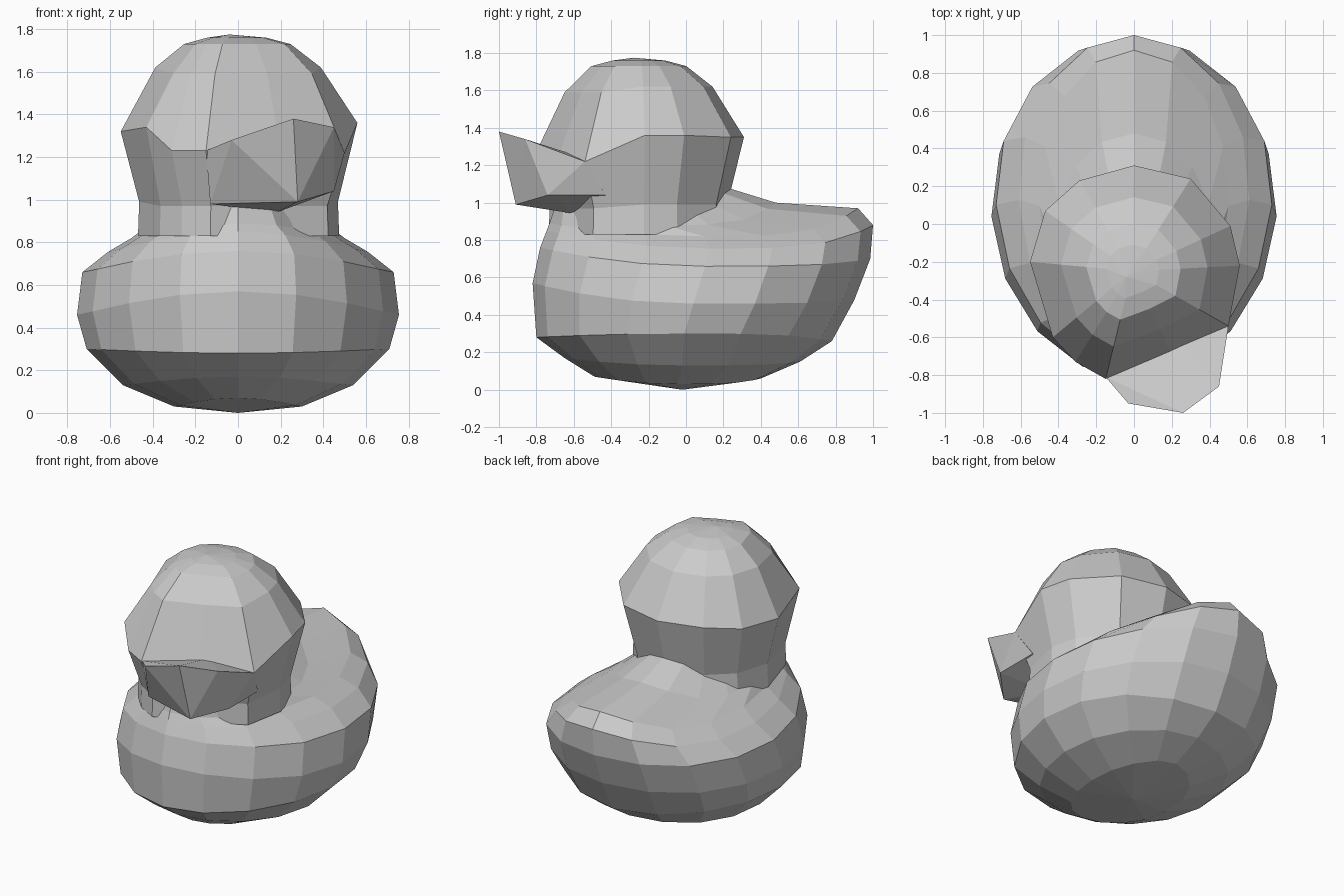
import bpy, bmesh
from math import sin, cos, pi

if "Cube" in bpy.data.objects:
    bpy.data.objects.remove(bpy.data.objects["Cube"])


def finish(bm, name):
    bmesh.ops.recalc_face_normals(bm, faces=bm.faces)
    mesh = bpy.data.meshes.new(name)
    bm.to_mesh(mesh)
    bm.free()
    obj = bpy.data.objects.new(name, mesh)
    bpy.context.collection.objects.link(obj)
    return obj


def oval(hx, yf, yb, zs, zf, zb, sides=16):
    """Egg-shaped ring: half width, front y, back y, side z, front z, back z."""
    ring = []
    for i in range(sides):
        a = 2 * pi * i / sides
        s = sin(a)
        z = zs + ((zb - zs) * s ** 4 if s > 0 else (zf - zs) * s * s)
        x = hx * cos(a) * (1 + .06 * s)
        ring.append((x, (yf + yb) / 2 + (yb - yf) / 2 * s, z))
    return ring


def loft(name, rings, bottom=None, top=None):
    """Skin equal-sided rings, closing an end with a fan where a pole is given."""
    bm = bmesh.new()
    loops = [[bm.verts.new(co) for co in ring] for ring in rings]
    n = len(loops[0])
    for lo, hi in zip(loops, loops[1:]):
        for i in range(n):
            j = (i + 1) % n
            bm.faces.new((lo[i], lo[j], hi[j], hi[i]))
    for pole, loop in ((bottom, loops[0]), (top, loops[-1])):
        if pole:
            p = bm.verts.new(pole)
            for i in range(n):
                bm.faces.new((loop[i], loop[(i + 1) % n], p))
    return finish(bm, name)


# Rounded body with raised tail; the last rings run inside the neck
loft("body", [oval(*r) for r in [
    (.30, -.49, .40, .03, .07, .06),
    (.54, -.65, .61, .13, .17, .15),
    (.71, -.80, .78, .30, .28, .26),
    (.755, -.82, .90, .46, .57, .48),
    (.73, -.78, .985, .66, .76, .70),
    (.61, -.745, 1.0, .755, .85, .88),
    (.50, -.73, .92, .82, .89, .97),
    (.42, -.70, .48, .88, .98, 1.0),
    (.30, -.50, .22, .98, .99, 1.08),
]], bottom=(0, -.02, 0))

# Head and neck: the brow outline, scaled about the head's axis at each level
brow = [
    (.56, -.22, 1.36), (.51, -.01, 1.36), (.30, .24, 1.35), (0, .31, 1.35),
    (-.29, .23, 1.35), (-.47, .07, 1.33), (-.55, -.20, 1.32), (-.43, -.60, 1.34),
    (-.31, -.73, 1.23), (-.15, -.82, 1.23), (.20, -.69, 1.23), (.50, -.54, 1.22),
]
ax, ay = -.01, -.25


def level(k, z, front=0):
    return [(ax + (x - ax) * k, ay + (y - ay) * k, z + (front if y < -.5 else 0))
            for x, y, _ in brow]


loft("head", [
    level(.85, .83),
    level(.84, .99, -.02),
    brow,
    level(.70, 1.62, -.03),
    level(.45, 1.73),
    level(.25, 1.76),
], top=(-.04, -.28, 1.775))

# Wide beak flaring upward at the tip, pointing slightly to one side
bm = bmesh.new()
for co in [
    (-.15, -.81, 1.23), (.50, -.54, 1.22), (.18, -.55, 1.24),
    (-.03, -.95, 1.28), (.26, -1.0, 1.38), (.45, -.86, 1.34),
    (-.13, -.77, .98), (.28, -.91, .99), (.45, -.74, 1.04),
    (-.11, -.62, .98), (.18, -.59, .94), (.45, -.43, 1.04),
]:
    bm.verts.new(co)
hull = bmesh.ops.convex_hull(bm, input=bm.verts)
inside = [v for v in hull["geom_interior"] if isinstance(v, bmesh.types.BMVert)]
bmesh.ops.delete(bm, geom=inside, context='VERTS')
finish(bm, "beak")
